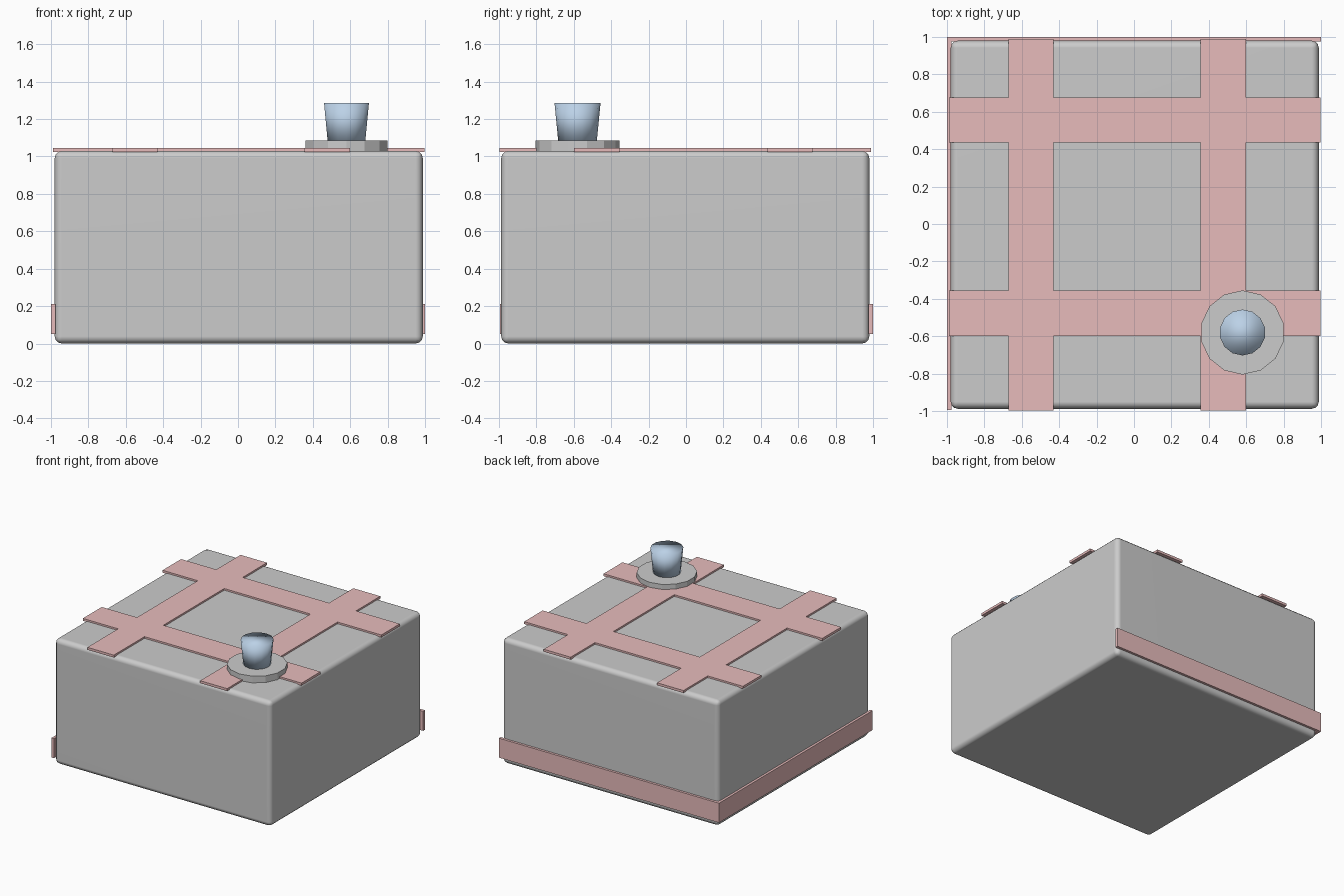
import bpy, bmesh

if "Cube" in bpy.data.objects:
    bpy.data.objects.remove(bpy.data.objects["Cube"])


def material(name, rgb):
    m = bpy.data.materials.new(name)
    m.diffuse_color = (*rgb, 1)
    m.use_nodes = True
    m.node_tree.nodes["Principled BSDF"].inputs["Base Color"].default_value = m.diffuse_color
    return m


red = material("dull_red", (0.8, 0.5, 0.5))
blue = material("dull_blue", (0.5, 0.64, 0.8))


def finish(bm, name, mat=None):
    bmesh.ops.recalc_face_normals(bm, faces=bm.faces[:])
    me = bpy.data.meshes.new(name)
    bm.to_mesh(me)
    bm.free()
    ob = bpy.data.objects.new(name, me)
    bpy.context.collection.objects.link(ob)
    if mat:
        me.materials.append(mat)
    return ob


def box(name, lo, hi, mat=None):
    bm = bmesh.new()
    bmesh.ops.create_cube(bm, size=1)
    for v in bm.verts:
        v.co = [(a + b) / 2 + c * (b - a) for a, b, c in zip(lo, hi, v.co)]
    return finish(bm, name, mat)


def round_part(name, x, y, z0, z1, r0, r1, mat=None):
    bm = bmesh.new()
    bmesh.ops.create_cone(bm, cap_ends=True, segments=14,
                          radius1=r0, radius2=r1, depth=z1 - z0)
    bmesh.ops.translate(bm, verts=bm.verts[:], vec=(x, y, (z0 + z1) / 2))
    return finish(bm, name, mat)


# Block with softly rounded edges
block = box("block", (-0.98, -0.988, 0), (0.988, 0.98, 1.03))
bev = block.modifiers.new("rounded_edges", 'BEVEL')
bev.width = 0.038
bev.segments = 3
for p in block.data.polygons:
    p.use_smooth = True
wn = block.modifiers.new("flat_sides", 'WEIGHTED_NORMAL')
wn.keep_sharp = True

# Crossed straps on top: keep the grid cells lying in a bar, then thicken
xs = [-0.99, -0.67, -0.43, 0.355, 0.60, 0.998]
ys = [-0.998, -0.60, -0.355, 0.435, 0.675, 0.99]
bm = bmesh.new()
grid = [[bm.verts.new((x, y, 1.024)) for y in ys] for x in xs]
for i in range(5):
    for j in range(5):
        if i in (1, 3) or j in (1, 3):
            bm.faces.new((grid[i][j], grid[i + 1][j],
                          grid[i + 1][j + 1], grid[i][j + 1]))
bmesh.ops.delete(bm, geom=[v for v in bm.verts if not v.link_faces], context='VERTS')
ext = bmesh.ops.extrude_face_region(bm, geom=bm.faces[:], use_keep_orig=True)
bmesh.ops.translate(bm, vec=(0, 0, 0.02),
                    verts=[g for g in ext["geom"] if isinstance(g, bmesh.types.BMVert)])
finish(bm, "top_straps", red)

# Low bands on the left and back sides
box("left_band", (-1.0, -0.995, 0.05), (-0.976, 1.0, 0.21), red)
box("back_band", (-0.976, 0.976, 0.05), (1.0, 1.0, 0.21), red)

# Round plate and tapered peg on the front right corner
round_part("peg_plate", 0.58, -0.58, 1.03, 1.085, 0.225, 0.225)
peg = round_part("peg", 0.58, -0.58, 1.08, 1.285, 0.103, 0.123, blue)
for p in peg.data.polygons:
    p.use_smooth = True
